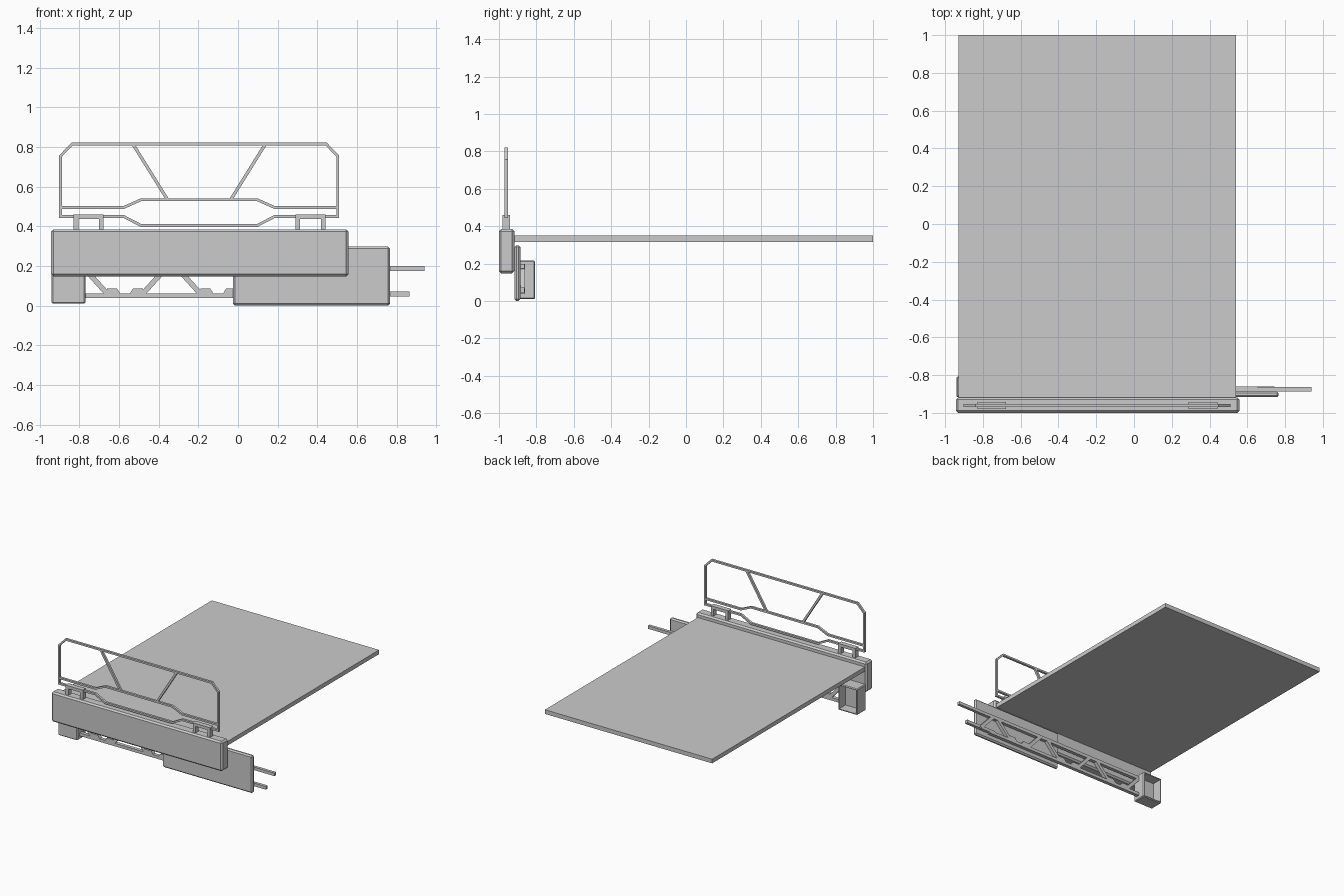
import bpy, bmesh
from mathutils import Vector

if "Cube" in bpy.data.objects:
    bpy.data.objects.remove(bpy.data.objects["Cube"])


def finish(name, bm, bevel=0):
    bmesh.ops.recalc_face_normals(bm, faces=bm.faces)
    me = bpy.data.meshes.new(name)
    bm.to_mesh(me)
    bm.free()
    ob = bpy.data.objects.new(name, me)
    bpy.context.collection.objects.link(ob)
    if bevel:
        m = ob.modifiers.new("bevel", 'BEVEL')
        m.width = bevel
        m.segments = 1
    return ob


def box(name, x0, x1, y0, y1, z0, z1, bevel=0):
    bm = bmesh.new()
    bmesh.ops.create_cube(bm, size=1)
    for v in bm.verts:
        v.co = ((x0 + x1) / 2 + v.co.x * (x1 - x0),
                (y0 + y1) / 2 + v.co.y * (y1 - y0),
                (z0 + z1) / 2 + v.co.z * (z1 - z0))
    return finish(name, bm, bevel)


def prism(name, pts, y0, y1):
    """Extrude an (x, z) outline along y."""
    bm = bmesh.new()
    f = bm.faces.new([bm.verts.new((x, y0, z)) for x, z in pts])
    ext = bmesh.ops.extrude_face_region(bm, geom=[f])['geom']
    bmesh.ops.translate(bm, vec=(0, y1 - y0, 0),
                        verts=[g for g in ext if isinstance(g, bmesh.types.BMVert)])
    return finish(name, bm)


def bar(name, pts, w, y0, y1, closed=False):
    """Square bar with mitred corners following an (x, z) path."""
    p = [Vector(q) for q in pts]
    n = len(p)
    bm = bmesh.new()
    rings = []
    for i in range(n):
        a = (p[i] - p[i - 1]).normalized() if closed or i > 0 else None
        b = (p[(i + 1) % n] - p[i]).normalized() if closed or i < n - 1 else None
        a, b = a or b, b or a
        na, nb = Vector((-a.y, a.x)), Vector((-b.y, b.x))
        m = (na + nb).normalized()
        m *= w / 2 / m.dot(na)
        o, s = p[i] + m, p[i] - m
        rings.append([bm.verts.new(c) for c in ((o.x, y0, o.y), (s.x, y0, s.y),
                                                (s.x, y1, s.y), (o.x, y1, o.y))])
    for i in range(n if closed else n - 1):
        r, t = rings[i], rings[(i + 1) % n]
        for k in range(4):
            bm.faces.new((r[k], r[(k + 1) % 4], t[(k + 1) % 4], t[k]))
    if not closed:
        bm.faces.new(rings[0])
        bm.faces.new(rings[-1])
    return finish(name, bm)


# Flat deck and the long front beam
box("deck", -0.93, 0.54, -0.925, 1.0, 0.317, 0.35)
box("front_beam", -0.943, 0.558, -1.0, -0.918, 0.148, 0.385, 0.012)

# Guard rail: outer loop, raised middle rail, two struts
RY = (-0.97, -0.952)
CX = -0.196
mirror = lambda pts: [(2 * CX - x, z) for x, z in reversed(pts)]
loop = [(-0.49, 0.405), (-0.577, 0.45), (-0.895, 0.45), (-0.895, 0.755), (-0.837, 0.815)]
bar("rail_frame", loop + mirror(loop), 0.014, *RY, closed=True)
mid = [(-0.895, 0.495), (-0.577, 0.495), (-0.49, 0.534)]
bar("rail_middle", mid + mirror(mid), 0.014, *RY)
strut = [(-0.53, 0.815), (-0.355, 0.534)]
bar("rail_strut_left", strut, 0.016, *RY)
bar("rail_strut_right", mirror(strut), 0.016, *RY)

# Inverted U brackets holding the rail
for side, x0, x1 in (("left", -0.817, -0.69), ("right", 0.301, 0.43)):
    bar("rail_bracket_" + side, [(x0, 0.37), (x0, 0.449), (x1, 0.449), (x1, 0.37)],
        0.024, -0.98, -0.942)

# Sliding panel under the beam
box("sliding_panel", -0.025, 0.766, -0.917, -0.886, 0.0, 0.298, 0.01)

# Hollow end box, open to the rear
bx0, bx1, by0, by1, bz0, bz1, t = -0.94, -0.77, -0.917, -0.807, 0.01, 0.217, 0.01
shell = box("end_box", bx0, bx1, by0, by1, bz0, bz1, 0.006)
cut = box("end_box_cutter", bx0 + t, bx1 - t, by0 + 0.03, by1 + 0.05, bz0 + t, bz1 - t)
cut.hide_render = True
cut.hide_set(True)
cut.display_type = 'WIRE'
m = shell.modifiers.new("hollow", 'BOOLEAN')
m.operation = 'DIFFERENCE'
m.object = cut
m.solver = 'EXACT'

# Lattice beam: chords, protruding rods, diagonals and feet
TY = (-0.888, -0.86)
box("truss_top_chord", -0.775, 0.65, *TY, 0.172, 0.198)
box("truss_bottom_chord", -0.775, 0.65, *TY, 0.038, 0.062)
box("rod_upper", 0.6, 0.94, -0.886, -0.863, 0.175, 0.199)
box("rod_lower", 0.6, 0.865, -0.886, -0.863, 0.047, 0.072)
for i, n in enumerate((-0.57, -0.1, 0.37)):
    for s, side in ((-1, "left"), (1, "right")):
        bar(f"truss_diagonal_{i}_{side}", [(n + s * 0.085, 0.055), (n + s * 0.2, 0.182)],
            0.026, *TY)
        prism(f"truss_foot_{i}_{side}",
              [(n + s * a, z) for a, z in ((0.02, 0.055), (0.04, 0.086), (0.09, 0.086), (0.11, 0.055))],
              *TY)
bar("truss_end_diagonal", [(0.62, 0.182), (0.735, 0.055)], 0.026, *TY)
